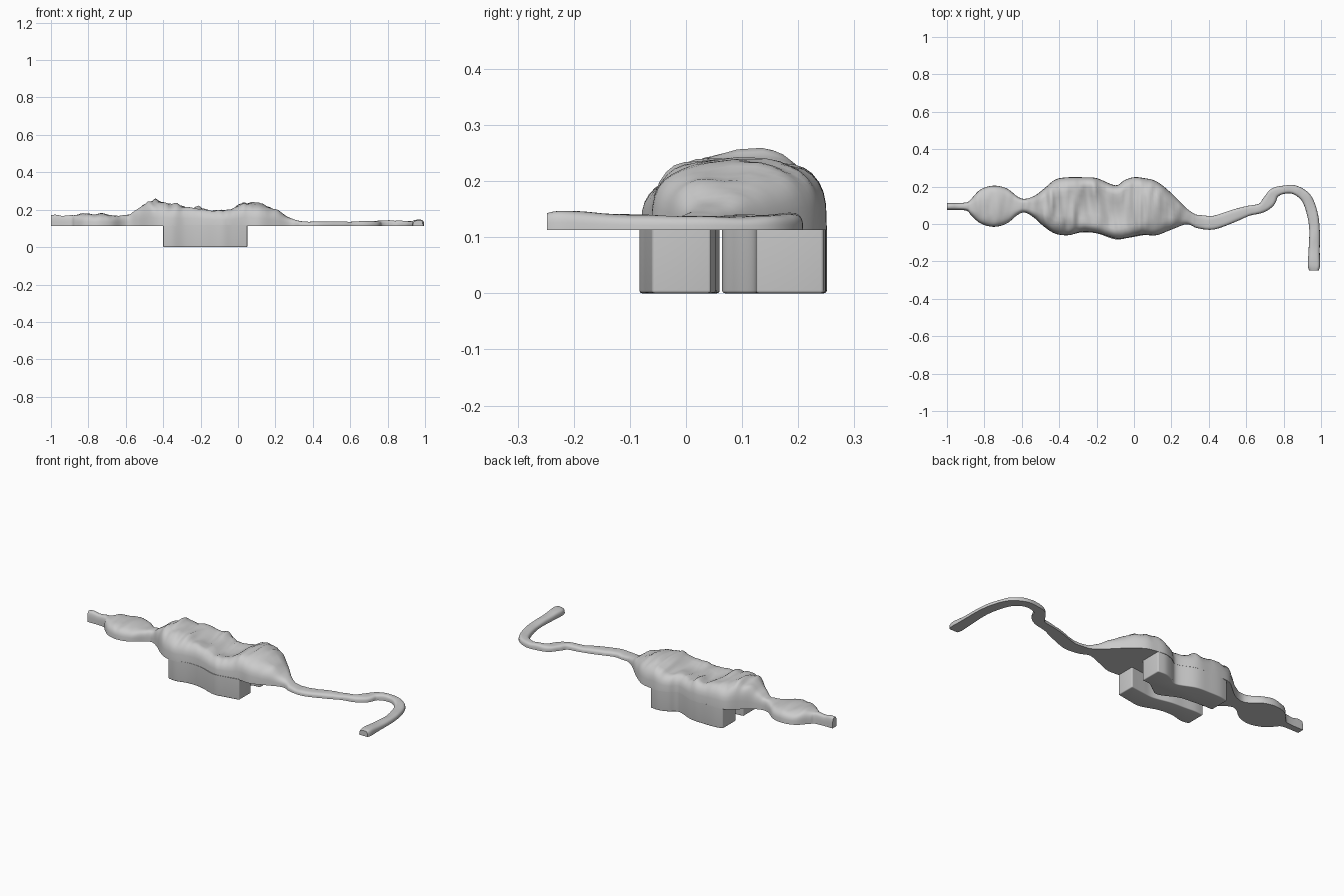
import bpy, bmesh, math
from mathutils import Vector, noise

if "Cube" in bpy.data.objects:
    bpy.data.objects.remove(bpy.data.objects["Cube"])

BASE = 0.113   # underside height of the body and tail
SEG = 18       # cross-section steps


def spline(points, steps):
    """Catmull-Rom interpolation of tuples of any length."""
    p = [points[0]] + list(points) + [points[-1]]
    out = []
    for i in range(1, len(p) - 2):
        for s in range(steps):
            t = s / steps
            out.append([0.5 * (2 * b + (c - a) * t + (2 * a - 5 * b + 4 * c - d) * t * t
                               + (3 * b - a - 3 * c + d) * t ** 3)
                        for a, b, c, d in zip(*p[i - 1:i + 3])])
    return out + [list(points[-1])]


def finish(bm, name, angle):
    bmesh.ops.recalc_face_normals(bm, faces=bm.faces)
    mesh = bpy.data.meshes.new(name)
    bm.to_mesh(mesh)
    bm.free()
    ob = bpy.data.objects.new(name, mesh)
    bpy.context.collection.objects.link(ob)
    bpy.ops.object.select_all(action='DESELECT')
    ob.select_set(True)
    bpy.context.view_layer.objects.active = ob
    bpy.ops.object.shade_smooth_by_angle(angle=math.radians(angle))
    return ob


# Body stations: x, y min, y max, top z
body = [(-1, .075, .112, .172), (-.9, .072, .115, .172), (-.87, .045, .135, .172),
        (-.82, .003, .185, .178), (-.75, -.015, .205, .176), (-.68, .003, .19, .174),
        (-.62, .05, .145, .172), (-.58, .06, .135, .182), (-.53, .03, .152, .212),
        (-.48, -.015, .19, .24), (-.42, -.052, .238, .243), (-.35, -.06, .25, .232),
        (-.28, -.043, .25, .228), (-.2, -.048, .245, .22), (-.1, -.078, .207, .208),
        (-.05, -.076, .235, .214), (0, -.066, .25, .23), (.05, -.058, .246, .24),
        (.12, -.06, .228, .228), (.2, -.03, .165, .2), (.28, -.002, .085, .155),
        (.33, -.02, .05, .138)]

# Tail stations: x, y, half width, top z
tail = [(.37, .009, .037, .136), (.43, .008, .036, .137), (.54, .046, .033, .137),
        (.61, .07, .027, .136), (.68, .085, .026, .138), (.72, .12, .034, .14),
        (.75, .165, .028, .142), (.8, .183, .022, .143), (.86, .182, .024, .142),
        (.92, .14, .028, .138), (.952, .06, .029, .136), (.965, -.03, .028, .136),
        (.963, -.15, .03, .142), (.962, -.22, .033, .149), (.962, -.248, .026, .145)]

# Rows of centre, sideways direction, half width and top height
rows = [(Vector((x, (a + b) / 2)), Vector((0, 1)), (b - a) / 2, z)
        for x, a, b, z in spline(body, 7)]
pts = spline(tail, 6)
for i, (x, y, w, z) in enumerate(pts):
    p, q = pts[max(i - 1, 0)], pts[min(i + 1, len(pts) - 1)]
    d = Vector((q[0] - p[0], q[1] - p[1])).normalized()
    rows.append((Vector((x, y)), Vector((-d.y, d.x)), w, z))

# Wrinkled body and hooked tail as one loft with a flat underside
bm = bmesh.new()
rings = []
for c, n, w, top in rows:
    ring = []
    h = top - BASE
    for k in range(SEG + 1):
        t = math.pi * k / SEG
        co = math.cos(t)
        u = math.copysign(abs(co) ** .65, co)
        lift = max(math.sin(t), 0) ** .6
        pos = c + n * (w * u)
        wrinkle = noise.noise(Vector((pos.x * 17, pos.y * 6, 3)))
        wrinkle += .5 * noise.noise(Vector((pos.x * 35, pos.y * 14, 8)))
        dish = .022 * math.exp(-((c.x + .15) / .17) ** 4) * max(0, 1 - (u / .75) ** 2)
        z = BASE + lift * (h * (1 + .16 * wrinkle) - dish)
        ring.append(bm.verts.new((pos.x, pos.y, z)))
    for k in range(1, 6):
        ring.append(bm.verts.new(ring[SEG].co.lerp(ring[0].co, k / 6)))
    rings.append(ring)
m = len(rings[0])
for r, s in zip(rings, rings[1:]):
    for k in range(m):
        bm.faces.new((r[k], r[(k + 1) % m], s[(k + 1) % m], s[k]))
bm.faces.new(rings[0])
bm.faces.new(rings[-1])
finish(bm, "wrinkled_body_and_tail", 50)


# Two wavy support feet: x, inner and outer y
def foot(name, stations):
    line = spline(stations, 6)
    outline = [(x, a) for x, a, b in line] + [(x, b) for x, a, b in reversed(line)]
    bm = bmesh.new()
    face = bm.faces.new([bm.verts.new((x, y, 0)) for x, y in outline])
    ext = bmesh.ops.extrude_face_region(bm, geom=[face])
    for v in ext["geom"]:
        if isinstance(v, bmesh.types.BMVert):
            v.co.z = BASE + .004
    bm.normal_update()
    # Round the lower rim and the upright corners
    edges = [e for e in bm.edges
             if all(v.co.z < .001 for v in e.verts)
             or (abs(e.verts[0].co.z - e.verts[1].co.z) > .05
                 and e.calc_face_angle(0) > math.radians(55))]
    bmesh.ops.bevel(bm, geom=edges, offset=.011, segments=4, profile=.5,
                    affect='EDGES', clamp_overlap=True)
    finish(bm, name, 40)


foot("front_foot", [(-.4, -.055, .055), (-.35, -.06, .06), (-.28, -.045, .055),
                    (-.2, -.05, .05), (-.1, -.082, .03), (-.03, -.074, .035),
                    (.05, -.06, .045)])
foot("back_foot", [(-.4, .125, .24), (-.35, .125, .25), (-.28, .12, .25),
                   (-.2, .11, .244), (-.1, .065, .206), (-.05, .085, .232),
                   (0, .12, .248), (.05, .125, .245)])
